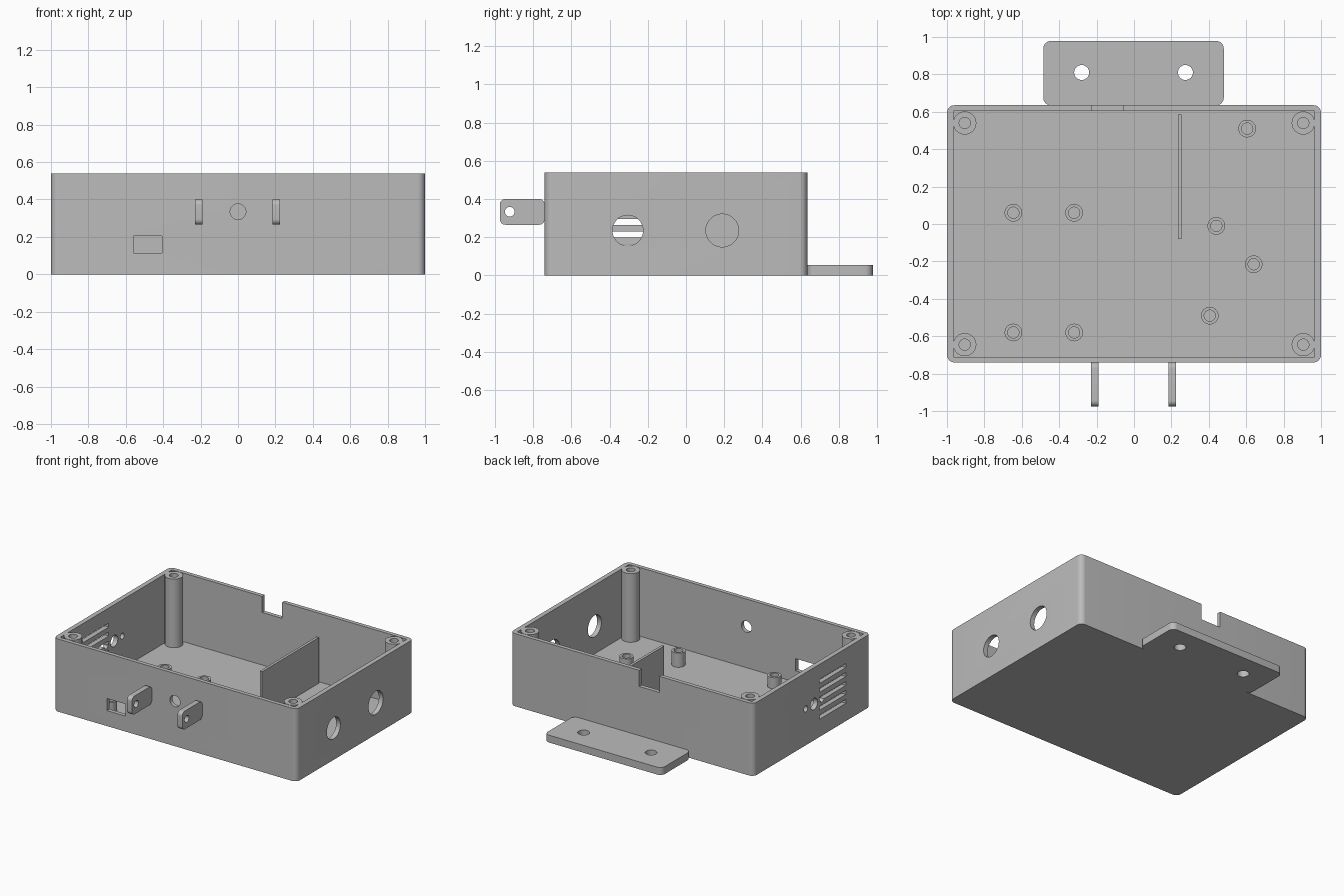
import bpy, bmesh, math

old = bpy.data.objects.get("Cube")
if old:
    bpy.data.objects.remove(old, do_unlink=True)

GREY = (0.5, 0.5, 0.5, 1)
grey = bpy.data.materials.new("plain grey")
grey.use_nodes = True
grey.diffuse_color = GREY
grey.node_tree.nodes["Principled BSDF"].inputs["Base Color"].default_value = GREY


def rounded(u0, u1, v0, v1, r=0.0, steps=8):
    """Outline of a rectangle with rounded corners."""
    if r == 0:
        return [(u0, v0), (u1, v0), (u1, v1), (u0, v1)]
    centres = [(u1 - r, v1 - r), (u0 + r, v1 - r), (u0 + r, v0 + r), (u1 - r, v0 + r)]
    pts = []
    for q, (cu, cv) in enumerate(centres):
        for i in range(steps + 1):
            a = math.pi / 2 * (q + i / steps)
            pts.append((cu + r * math.cos(a), cv + r * math.sin(a)))
    return pts


def circle(u, v, r, n=40):
    return [(u + r * math.cos(math.tau * i / n), v + r * math.sin(math.tau * i / n))
            for i in range(n)]


def place(axis, u, v, w):
    return {"x": (w, u, v), "y": (u, w, v), "z": (u, v, w)}[axis]


def make_object(name, bm):
    bmesh.ops.recalc_face_normals(bm, faces=bm.faces[:])
    mesh = bpy.data.meshes.new(name)
    bm.to_mesh(mesh)
    bm.free()
    mesh.materials.append(grey)
    obj = bpy.data.objects.new(name, mesh)
    bpy.context.collection.objects.link(obj)
    return obj


def prism(name, outline, axis, lo, hi):
    """Extrude an outline along an axis."""
    bm = bmesh.new()
    ends = [[bm.verts.new(place(axis, u, v, w)) for u, v in outline] for w in (lo, hi)]
    bm.faces.new(ends[0])
    bm.faces.new(ends[1])
    for i in range(len(outline)):
        j = (i + 1) % len(outline)
        bm.faces.new((ends[0][i], ends[0][j], ends[1][j], ends[1][i]))
    return make_object(name, bm)


def cut(obj, cutter):
    """Subtract the cutter and throw it away."""
    cutter.hide_render = True
    mod = obj.modifiers.new("cut", "BOOLEAN")
    mod.operation = "DIFFERENCE"
    mod.solver = "EXACT"
    mod.object = cutter
    bpy.context.view_layer.objects.active = obj
    bpy.ops.object.modifier_apply(modifier=mod.name)
    bpy.data.objects.remove(cutter, do_unlink=True)


def tube(name, x, y, r_out, r_in, top):
    """Screw post with a bore down to the floor."""
    bm = bmesh.new()
    rings = [[bm.verts.new((u, v, z)) for u, v in circle(x, y, r)]
             for r, z in ((r_out, FLOOR), (r_out, top), (r_in, top), (r_in, FLOOR))]
    for k in range(4):
        a, b = rings[k], rings[(k + 1) % 4]
        for i in range(len(a)):
            j = (i + 1) % len(a)
            bm.faces.new((a[i], a[j], b[j], b[i]))
    return make_object(name, bm)


HEIGHT, FLOOR = 0.54, 0.03
FRONT, BACK = -0.74, 0.635
parts = []

# Open box with thin walls
box = prism("case", rounded(-1, 1, FRONT, BACK, 0.04), "z", 0, HEIGHT)
cut(box, prism("cavity", rounded(-0.965, 0.965, FRONT + 0.03, BACK - 0.03), "z", FLOOR, 0.7))
parts.append(box)

# Front wall: round hole and rectangular port
cut(box, prism("cutter", circle(0, 0.335, 0.042), "y", -0.8, -0.65))
cut(box, prism("cutter", rounded(-0.56, -0.405, 0.115, 0.205), "y", -0.8, -0.65))

# Back wall: cable notch in the rim
cut(box, prism("cutter", rounded(-0.225, -0.06, 0.42, 0.7), "y", 0.55, 0.7))

# Left wall: two large round holes
for y, r in ((-0.305, 0.08), (0.19, 0.086)):
    cut(box, prism("cutter", circle(y, 0.235, r), "x", 0.9, 1.1))

# Right wall: vent slots, and a large hole between two small ones
for i in range(5):
    z = 0.147 + i * 0.0665
    cut(box, prism("cutter", rounded(-0.45, -0.14, z - 0.015, z + 0.015), "x", -1.1, -0.9))
for y, r in ((0.02, 0.022), (-0.075, 0.042), (-0.17, 0.022)):
    cut(box, prism("cutter", circle(y, 0.27, r), "x", -1.1, -0.9))

# Corner screw posts
for x in (-0.905, 0.905):
    for y in (-0.645, 0.54):
        parts.append(tube("corner_post", x, y, 0.062, 0.03, HEIGHT))

# Board standoffs on the floor
for x in (-0.645, -0.32):
    for y in (-0.58, 0.06):
        parts.append(tube("low_standoff", x, y, 0.047, 0.03, 0.112))
for x, y in ((0.605, 0.51), (0.44, -0.01), (0.64, -0.215), (0.405, -0.49)):
    parts.append(tube("tall_standoff", x, y, 0.047, 0.03, 0.135))

# Inner divider
parts.append(prism("divider", rounded(0.235, 0.255, -0.08, 0.585), "z", FLOOR, 0.37))

# Rear mounting flange with two screw holes
flange = prism("mounting_flange", rounded(-0.485, 0.48, BACK, 0.978, 0.04), "z", 0, 0.055)
for x in (-0.28, 0.275):
    cut(flange, prism("cutter", circle(x, 0.81, 0.04), "z", -0.1, 0.2))
parts.append(flange)

# Front hinge lugs with pin holes
for x in (-0.21, 0.205):
    lug = prism("hinge_lug", rounded(-0.975, FRONT, 0.265, 0.4, 0.03), "x", x - 0.02, x + 0.02)
    cut(lug, prism("cutter", circle(-0.923, 0.333, 0.025), "x", x - 0.1, x + 0.1))
    parts.append(lug)

# Smooth the round surfaces, keep edges sharp
bpy.ops.object.select_all(action="DESELECT")
for p in parts:
    p.select_set(True)
bpy.context.view_layer.objects.active = box
bpy.ops.object.shade_smooth_by_angle(angle=math.radians(30))
